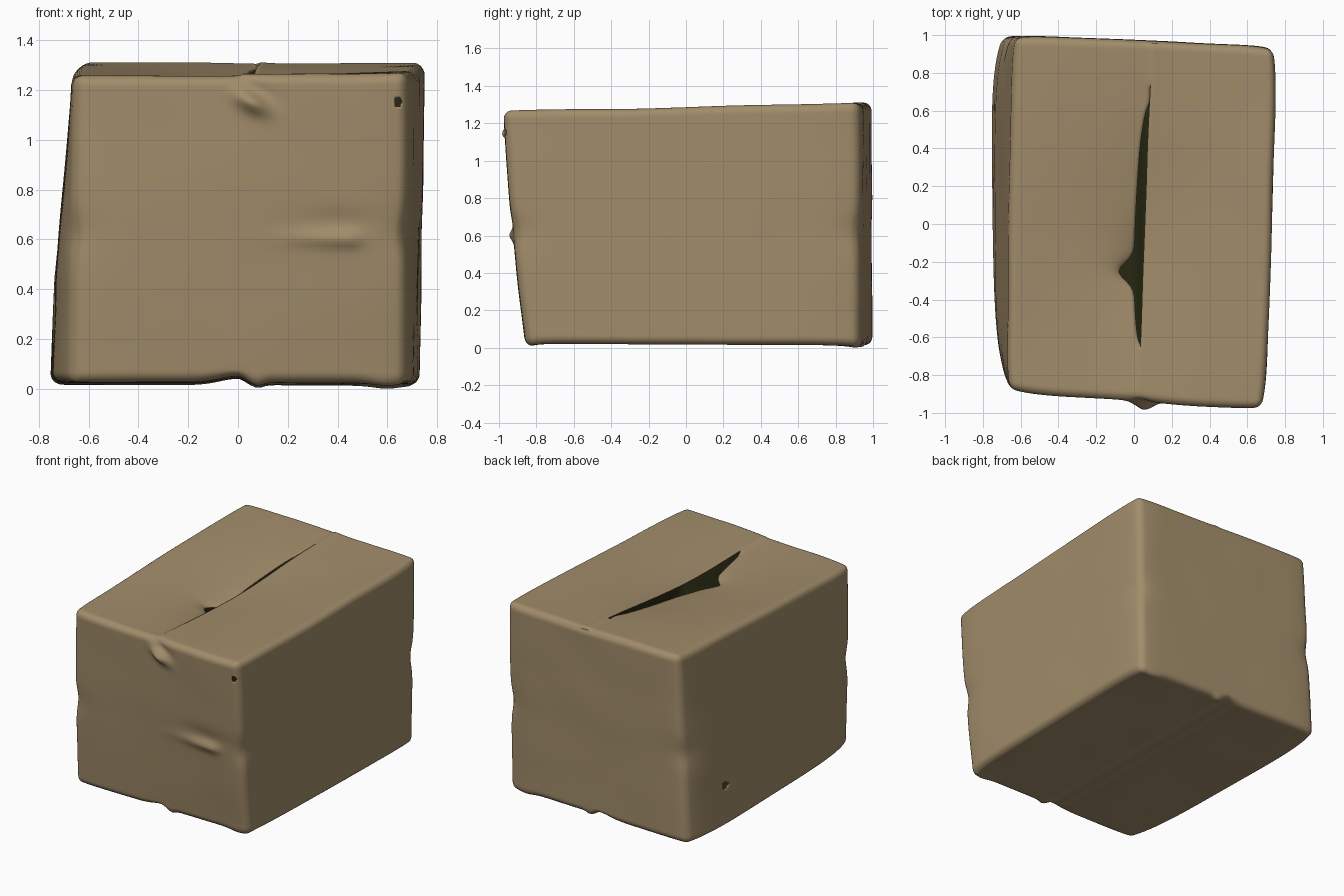
import bpy, bmesh, math
from mathutils import Vector, noise

if "Cube" in bpy.data.objects:
    bpy.data.objects.remove(bpy.data.objects["Cube"])

def material(name, rgb):
    m = bpy.data.materials.new(name)
    m.diffuse_color = (*rgb, 1)
    m.use_nodes = True
    m.node_tree.nodes["Principled BSDF"].inputs["Base Color"].default_value = m.diffuse_color
    return m

def bell(d, s):
    return math.exp(-(d / s) ** 2)

# corner positions of the skewed carton, keyed by (x, y, z) side
C = {(-1, -1, -1): (-0.685, -0.845, 0.035), (1, -1, -1): (0.69, -0.865, 0.03),
     (-1, 1, -1): (-0.715, 1.005, 0.022), (1, 1, -1): (0.73, 0.94, 0.02),
     (-1, -1, 1): (-0.675, -0.89, 1.262), (1, -1, 1): (0.69, -0.99, 1.275),
     (-1, 1, 1): (-0.645, 1.0, 1.32), (1, 1, 1): (0.755, 0.94, 1.315)}
H = Vector((0.72, 0.95, 0.64))
R = 0.045

def rounded(t):
    """Unit cube point -> rounded cube point, denser towards the edges."""
    s = Vector([(0.5 * a + 0.5 * math.sin(a * math.pi / 2)) * h for a, h in zip(t, H)])
    core = Vector([max(-(h - R), min(h - R, a)) for a, h in zip(s, H)])
    d = s - core
    p = core + d.normalized() * R if d.length > 1e-6 else s
    return Vector([a / h for a, h in zip(p, H)])

def shape(t, side):
    q = rounded(t)
    p = Vector()
    for k, c in C.items():
        w = 1
        for i in range(3):
            w *= (1 + k[i] * q[i]) / 2
        p += w * Vector(c)
    x, y, z = p
    fade = max(0, 1 - abs(q.x))
    # bulging walls, softened and pinched vertical corners
    mid = 1 - q.z ** 2
    belly = 1 - q.y ** 4
    if q.x < 0:
        low = max(0, min(1, (1.25 - z) / 0.8))
        p.x += 0.05 * q.x * belly * low
    else:
        p.x += 0.008 * q.x * belly
    if q.y < 0:
        p.y += 0.012 * q.y * mid
    pinch = abs(q.x * q.y) ** 9 * (0.018 + 0.015 * bell(z - 0.63, 0.09))
    p.x -= pinch * q.x
    p.y -= pinch * q.y
    p += noise.noise_vector(q * 1.9) * 0.005 * (1 - max(0, -q.z) * 0.6)
    # top flaps sag towards the open seam, the left one curls down
    if t.z > 0.999:
        sag = bell(y + 0.1, 0.6) * max(0, 1 - q.y ** 6)
        p.z -= (0.07 if side < 0 else 0.045) * sag * fade ** 1.2
        p.x += (0.025 + 0.015 * y) * fade
        if side < 0:
            gap = 0.05 * math.sqrt(max(0, 1 - (y / 0.63) ** 2))
            p.x -= gap * fade ** 2 + 0.08 * bell(y + 0.25, 0.065) * fade ** 7
            p.z -= 0.035 * bell(y + 0.2, 0.2) * fade ** 6
        else:
            p.z += 0.006 * fade ** 8
    # bottom seam step and small lips that touch the ground
    under = max(0, min(1, (-q.z - 0.9) / 0.1))
    p.z += under * 0.025 * bell(x, 0.1 if x < 0 else 0.035)
    p.z -= under * 0.022 * (bell(x - 0.6, 0.08) + bell(x - 0.08, 0.03)) * abs(q.y) ** 14
    # creases on the front
    if q.y < -0.9:
        p.y -= 0.022 * bell(x - 0.44, 0.06 if x > 0.44 else 0.22) * bell(z - 0.61, 0.032)
        p.y += 0.01 * bell(x - 0.4, 0.15) * bell(z - 0.68, 0.05)
        along = (x - 0.03) * 0.87 - (z - 1.17) * 0.5
        across = (x - 0.03) * 0.5 + (z - 1.17) * 0.87
        p.y -= 0.045 * bell(along - 0.03, 0.07) * bell(across, 0.035)
        p.y += 0.012 * bell(along, 0.09) * bell(across - 0.06, 0.03)
    return p

# carton shell
cardboard = material("cardboard tan", (0.36, 0.265, 0.145))
inside = material("dark inside", (0.02, 0.02, 0.006))
bm = bmesh.new()
bmesh.ops.create_cube(bm, size=2)
bmesh.ops.subdivide_edges(bm, edges=bm.edges[:], cuts=89, use_grid_fill=True)
# slit along the top seam
slit = [e for e in bm.edges if all(abs(v.co.x) < 1e-4 and v.co.z > 0.999
        and -0.6 < v.co.y < 0.68 for v in e.verts)]
bmesh.ops.split_edges(bm, edges=slit)
new = {}
for v in bm.verts:
    cx = sum(f.calc_center_median().x for f in v.link_faces) / len(v.link_faces)
    side = 0 if abs(cx) < 1e-4 else math.copysign(1, cx)
    new[v] = shape(v.co.copy(), side)
for v, co in new.items():
    v.co = co
# small worn holes in the left wall and at the front right corner
def worn(f):
    c = f.calc_center_median()
    wall = c.x < -0.6 and (c.yz - Vector((0.62, 0.31))).length < 0.03
    corner = c.y < -0.85 and (c.xz - Vector((0.645, 1.16))).length < 0.016
    return wall or corner
bmesh.ops.delete(bm, geom=[f for f in bm.faces if worn(f)], context='FACES')
bm.normal_update()
me = bpy.data.meshes.new("carton")
bm.to_mesh(me)
bm.free()
# settle on the ground
low = min(v.co.z for v in me.vertices)
for v in me.vertices:
    v.co.z -= low
me.materials.append(cardboard)
me.materials.append(inside)
box = bpy.data.objects.new("carton", me)
bpy.context.collection.objects.link(box)
bpy.context.view_layer.objects.active = box
box.select_set(True)
bpy.ops.object.shade_smooth_by_angle(angle=math.radians(40))
# thin board with a dark inner face
s = box.modifiers.new("board", 'SOLIDIFY')
s.thickness = 0.008
s.offset = -1
s.material_offset = 1
